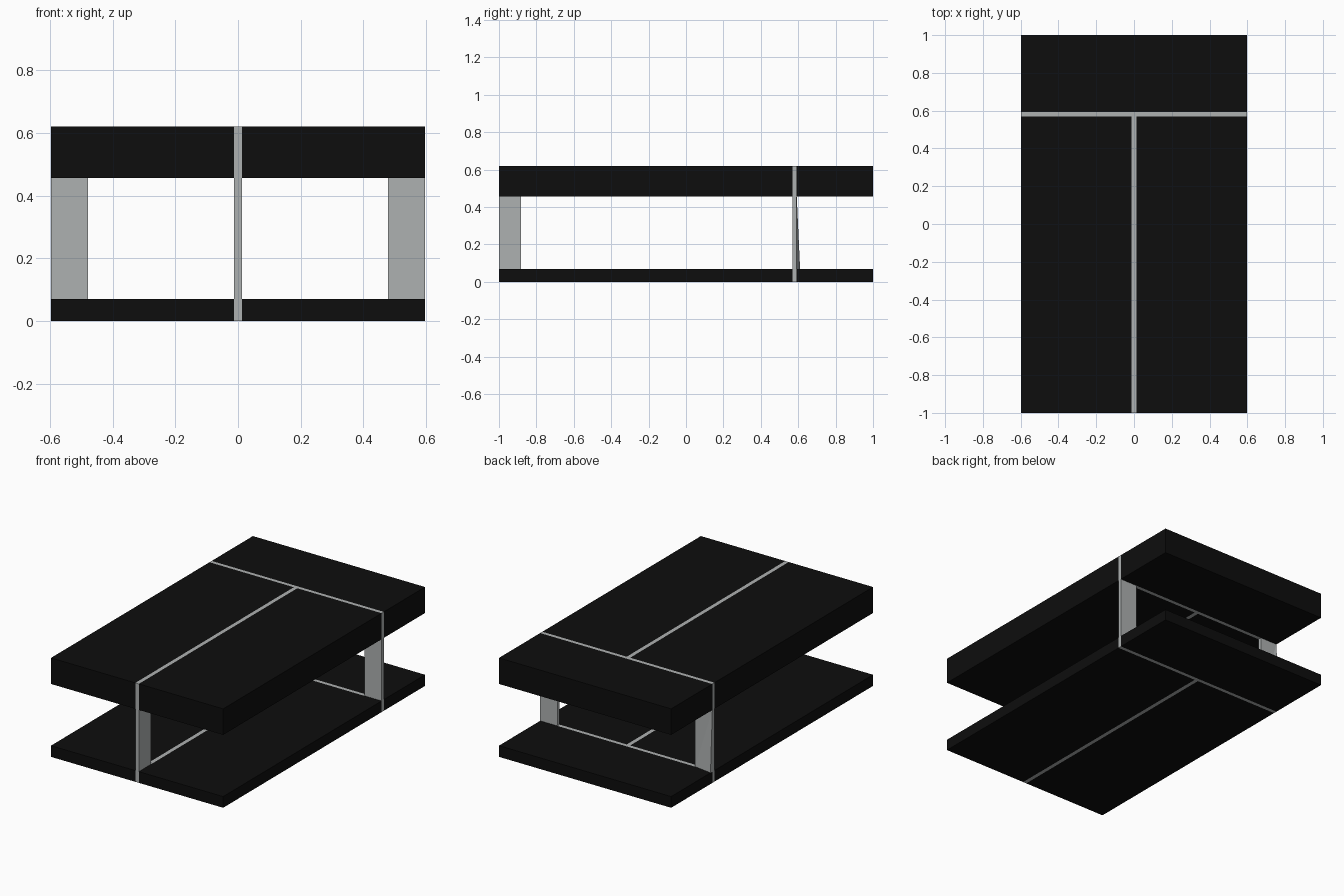
import bpy, bmesh
from mathutils import Vector

if "Cube" in bpy.data.objects:
    bpy.data.objects.remove(bpy.data.objects["Cube"])

W, L = 0.597, 1.0              # half width, half length
Z0, Z1, Z2, Z3 = 0, 0.07, 0.457, 0.62   # shelf and top heights
T = 0.012                      # half thickness of the long strip
Y0, Y1 = 0.57, 0.592           # cross strip
LEG = 0.119                    # leg width


def material(name, rgb):
    m = bpy.data.materials.new(name)
    m.diffuse_color = (*rgb, 1)
    m.use_nodes = True
    m.node_tree.nodes["Principled BSDF"].inputs["Base Color"].default_value = m.diffuse_color
    return m


black = material("black_lacquer", (0.004, 0.004, 0.004))
steel = material("brushed_steel", (0.42, 0.44, 0.44))


def finish(name, bm, mat):
    bmesh.ops.recalc_face_normals(bm, faces=bm.faces)
    me = bpy.data.meshes.new(name)
    bm.to_mesh(me)
    bm.free()
    me.materials.append(mat)
    ob = bpy.data.objects.new(name, me)
    bpy.context.collection.objects.link(ob)
    return ob


def extrude(name, points, direction, mat):
    bm = bmesh.new()
    face = bm.faces.new([bm.verts.new(p) for p in points])
    new = bmesh.ops.extrude_face_region(bm, geom=[face])["geom"]
    bmesh.ops.translate(bm, vec=Vector(direction),
                        verts=[v for v in new if isinstance(v, bmesh.types.BMVert)])
    return finish(name, bm, mat)


def c_profile(outer, inner, end):
    # post at the outer side with a rail through each slab
    return [(outer, Z0), (end, Z0), (end, Z1), (inner, Z1),
            (inner, Z2), (end, Z2), (end, Z3), (outer, Z3)]


# each slab is three panels parted by the steel strips
for slab, lo, hi in (("shelf", Z0, Z1), ("top", Z2, Z3)):
    for part, x0, x1, y0, y1 in (("left", -W, -T, -L, Y0),
                                 ("right", T, W, -L, Y0),
                                 ("back", -W, W, Y1, L)):
        extrude(f"{slab}_{part}_panel",
                [(x0, y0, lo), (x1, y0, lo), (x1, y1, lo), (x0, y1, lo)],
                (0, 0, hi - lo), black)

# long strip with the front leg
extrude("front_leg_frame",
        [(-T, y, z) for y, z in c_profile(-L, -L + LEG, Y0)], (2 * T, 0, 0), steel)

# cross strip with the two back legs
for side, s in (("left", -1), ("right", 1)):
    extrude(f"back_{side}_leg_frame",
            [(s * x, Y0, z) for x, z in c_profile(W, W - LEG, 0)],
            (0, Y1 - Y0, 0), steel)

# slight flare at the foot of the back left leg
bm = bmesh.new()
for p in ((LEG - W, Y1, Z1), (-W, Y1, Z1), (-W, Y1, Z2), (-W, 0.61, Z1)):
    bm.verts.new(p)
bmesh.ops.convex_hull(bm, input=bm.verts)
finish("back_left_leg_flare", bm, steel)
